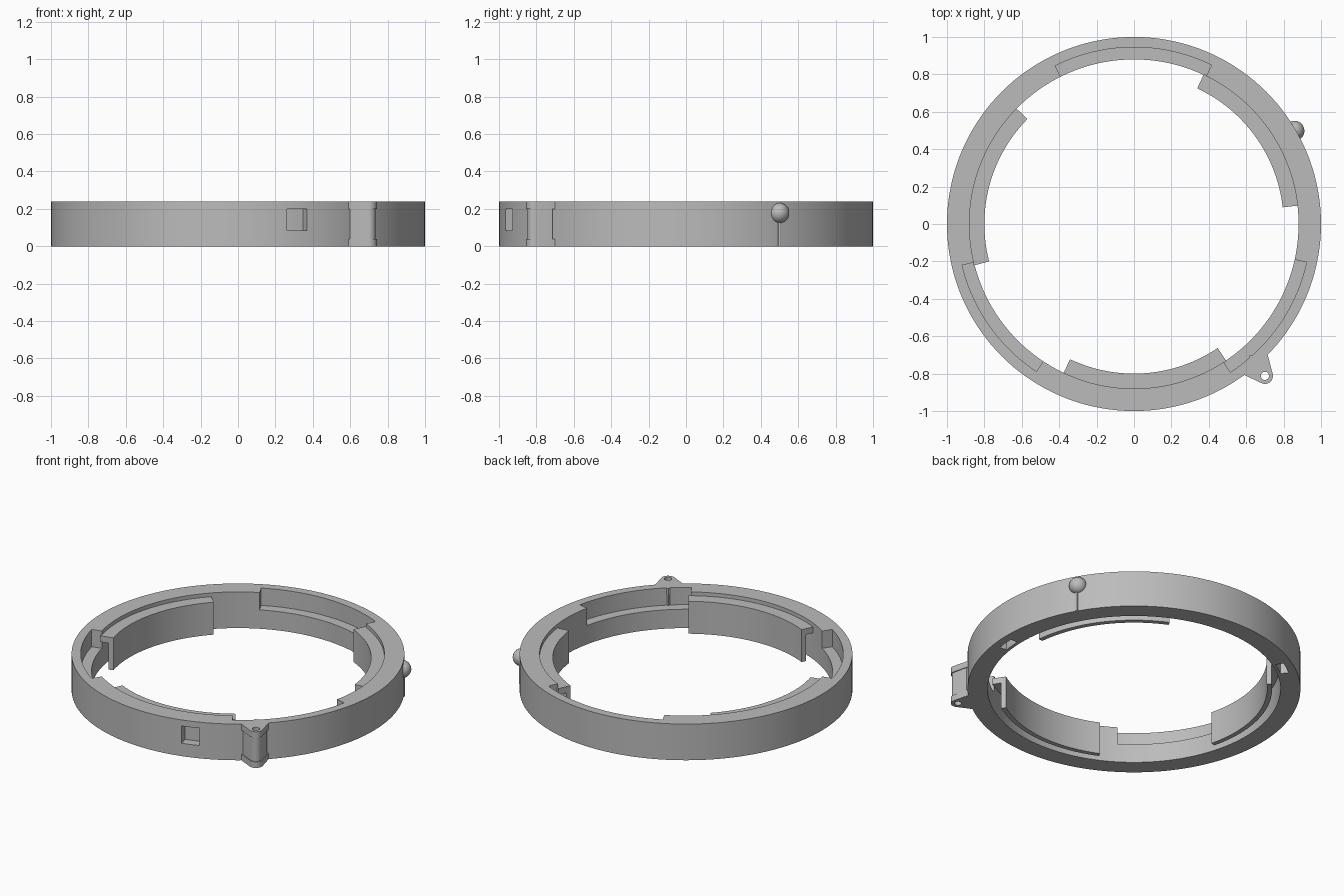
import bpy, bmesh, math
from mathutils import Vector

if "Cube" in bpy.data.objects:
    bpy.data.objects.remove(bpy.data.objects["Cube"])

H = 0.24
GREY = (0.5, 0.5, 0.5, 1)
grey = bpy.data.materials.new("plain grey")
grey.use_nodes = True
grey.diffuse_color = GREY
grey.node_tree.nodes["Principled BSDF"].inputs["Base Color"].default_value = GREY


def finish(name, bm):
    bmesh.ops.recalc_face_normals(bm, faces=bm.faces)
    mesh = bpy.data.meshes.new(name)
    bm.to_mesh(mesh)
    bm.free()
    mesh.materials.append(grey)
    ob = bpy.data.objects.new(name, mesh)
    bpy.context.collection.objects.link(ob)
    return ob


def select(ob):
    bpy.ops.object.select_all(action="DESELECT")
    ob.select_set(True)
    bpy.context.view_layer.objects.active = ob


def smooth(ob):
    select(ob)
    bpy.ops.object.shade_smooth_by_angle(angle=math.radians(30))


def sweep(name, profile, a0, a1):
    """Turn an (r, z) profile about the z axis between two angles in degrees."""
    full = a1 - a0 >= 360
    steps = max(2, round((a1 - a0) / 2.5))
    bm = bmesh.new()
    rows = []
    for i in range(steps if full else steps + 1):
        a = math.radians(a0 + (a1 - a0) * i / steps)
        rows.append([bm.verts.new((r * math.cos(a), r * math.sin(a), z)) for r, z in profile])
    pairs = list(zip(rows, rows[1:]))
    if full:
        pairs.append((rows[-1], rows[0]))
    else:
        bm.faces.new(rows[0])
        bm.faces.new(rows[-1])
    n = len(profile)
    for p, q in pairs:
        for j in range(n):
            k = (j + 1) % n
            bm.faces.new((p[j], p[k], q[k], q[j]))
    return finish(name, bm)


def box(r0, r1, z0, z1):
    return [(r0, z0), (r1, z0), (r1, z1), (r0, z1)]


def prism(name, outline, z0, z1):
    """Extrude a flat outline upwards."""
    bm = bmesh.new()
    face = bm.faces.new([bm.verts.new((x, y, z0)) for x, y in outline])
    top = bmesh.ops.extrude_face_region(bm, geom=[face])["geom"]
    bmesh.ops.translate(bm, vec=(0, 0, z1 - z0), verts=[v for v in top if isinstance(v, bmesh.types.BMVert)])
    return finish(name, bm)


def circle(x, y, r, a0=0, a1=360, n=24):
    return [(x + r * math.cos(math.radians(a0 + (a1 - a0) * i / n)),
             y + r * math.sin(math.radians(a0 + (a1 - a0) * i / n))) for i in range(n)]


def cut(target, cutter):
    cutter.hide_render = True
    mod = target.modifiers.new("cut", "BOOLEAN")
    mod.operation = "DIFFERENCE"
    mod.solver = "EXACT"
    mod.object = cutter
    select(target)
    bpy.ops.object.modifier_apply(modifier=mod.name)
    bpy.data.objects.remove(cutter)


# Main ring with entry recesses, bottom pockets and a square side window
ring = sweep("ring", box(0.88, 1.0, 0, H), 0, 360)
for a0, a1 in ((64, 116.5), (193.5, 236.5), (303, 347.5)):
    cut(ring, sweep("recess_cutter", box(0.8, 0.945, 0.125, 0.3), a0, a1))
for mid in (-4.7, 124.5):
    cut(ring, sweep("pocket_cutter", box(0.9, 0.95, -0.1, 0.1), mid - 3.5, mid + 3.5))
cut(ring, sweep("window_cutter", box(0.94, 1.1, 0.085, 0.2), -74.8, -68.3))
smooth(ring)

# Hooked locking tabs: a flange with a thin wall hanging from its inner edge
hook = [(0.80, 0), (0.83, 0), (0.83, 0.175), (0.885, 0.175), (0.885, 0.215), (0.80, 0.215)]
for i, (a0, a1) in enumerate(((6.4, 65), (135.5, 194.5), (244.7, 304))):
    smooth(sweep(f"locking_tab_{i + 1}", hook, a0, a1))

# Hinge lug: two drilled plates joined by a slimmer body
hx, hy = 0.70, -0.812


def lug(name, r, inset, z0, z1):
    tip = circle(hx, hy, r, -110, 20, 12)
    side_a = (0.585 + inset, -0.805)
    side_b = (0.715, -0.70 - inset)
    ob = prism(name, [side_a] + tip + [side_b, (0.62, -0.70)], z0, z1)
    cut(ob, prism("pin_hole_cutter", circle(hx, hy, 0.022), -0.1, 0.4))
    smooth(ob)


lug("hinge_bottom_plate", 0.043, 0, 0, 0.04)
lug("hinge_body", 0.036, 0.015, 0.04, H - 0.04)
lug("hinge_top_plate", 0.043, 0, H - 0.04, H)

# Round index ball on a thin stem
centre = Vector((0.857, 0.498, 0.178))
bm = bmesh.new()
bmesh.ops.create_uvsphere(bm, u_segments=32, v_segments=16, radius=0.054)
bmesh.ops.translate(bm, vec=centre, verts=bm.verts)
smooth(finish("index_ball", bm))
smooth(prism("ball_stem", circle(0.867, 0.498, 0.008, n=12), 0, 0.15))
